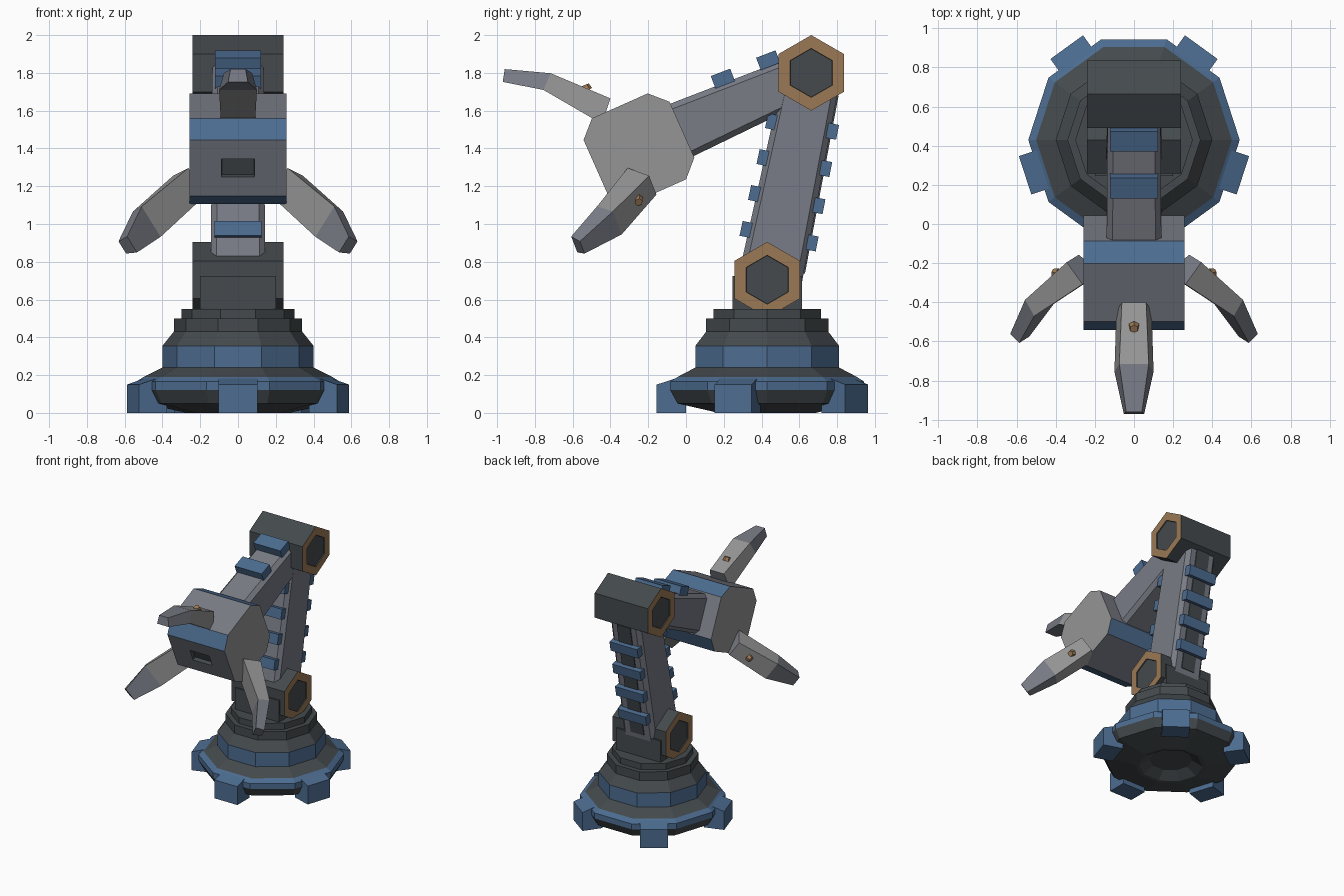
import bpy, bmesh
from math import sin, cos, radians, pi
from mathutils import Vector, Matrix

old = bpy.data.objects.get("Cube")
if old:
    bpy.data.objects.remove(old, do_unlink=True)

COLOURS = {
    "light_grey": (0.30, 0.30, 0.30),
    "steel_grey": (0.19, 0.20, 0.235),
    "dark_grey": (0.058, 0.068, 0.074),
    "blue": (0.073, 0.15, 0.28),
    "bronze": (0.33, 0.19, 0.09),
}
NAMES = list(COLOURS)
LIGHT, STEEL, DARK, BLUE, BRONZE = range(5)
MATS = []
for label, rgb in COLOURS.items():
    m = bpy.data.materials.new(label)
    m.use_nodes = True
    m.diffuse_color = (*rgb, 1)
    m.node_tree.nodes["Principled BSDF"].inputs["Base Color"].default_value = (*rgb, 1)
    MATS.append(m)


def finish(name, bm):
    bmesh.ops.recalc_face_normals(bm, faces=bm.faces)
    mesh = bpy.data.meshes.new(name)
    bm.to_mesh(mesh)
    bm.free()
    for m in MATS:
        mesh.materials.append(m)
    obj = bpy.data.objects.new(name, mesh)
    bpy.context.collection.objects.link(obj)
    return obj


def loft(name, rings, colour, cap, detail=None):
    """Skin equal rings; colour(band, side) picks the material."""
    bm = bmesh.new()
    vs = [[bm.verts.new(p) for p in ring] for ring in rings]
    n = len(rings[0])
    sides = {}
    for b in range(len(rings) - 1):
        for s in range(n):
            t = (s + 1) % n
            f = bm.faces.new((vs[b][s], vs[b][t], vs[b + 1][t], vs[b + 1][s]))
            f.material_index = colour(b, s)
            sides[b, s] = f
    caps = [bm.faces.new(vs[0]), bm.faces.new(vs[-1])]
    for f in caps:
        f.material_index = cap
    bmesh.ops.recalc_face_normals(bm, faces=bm.faces)
    if detail:
        detail(bm, sides, caps)
    return finish(name, bm)


def side_prism(name, profile, half, colour, cap, detail=None):
    """Extrude a (y, z) profile across x."""
    rings = [[Vector((x, y, z)) for y, z in profile] for x in (-half, half)]
    return loft(name, rings, colour, cap, detail)


def box(name, y, z, length, thick, half, angle, mat):
    c, s = cos(radians(angle)), sin(radians(angle))
    corners = [(a * length / 2, b * thick / 2) for a, b in ((-1, -1), (1, -1), (1, 1), (-1, 1))]
    side_prism(name, [(y + a * c - b * s, z + a * s + b * c) for a, b in corners],
               half, lambda b, i: mat, mat)


# Stepped ten-sided base: radius, height, colour of the band above
BASE_Y = 0.43
steps = [(0.16, 0.05, DARK), (0.24, 0, DARK), (0.27, 0, DARK), (0.50, 0.05, DARK),
         (0.54, 0.12, BLUE), (0.54, 0.165, BLUE), (0.50, 0.19, DARK), (0.40, 0.24, BLUE),
         (0.40, 0.355, DARK), (0.34, 0.43, DARK), (0.34, 0.50, DARK), (0.30, 0.50, DARK),
         (0.30, 0.55, DARK)]
rings = [[Vector((r * cos(k * pi / 5), BASE_Y + r * sin(k * pi / 5), z)) for k in range(10)]
         for r, z, _ in steps]
loft("base", rings, lambda b, s: steps[b][2], DARK)

# Five feet around the base
for k in range(5):
    foot = side_prism(f"foot_{k + 1}", [(0.43, 0), (0.585, 0), (0.585, 0.15), (0.43, 0.2)],
                      0.103, lambda b, s: BLUE, BLUE)
    foot.data.transform(Matrix.Translation((0, BASE_Y, 0)) @
                        Matrix.Rotation(radians(180 + 72 * k), 4, "Z"))

# Shoulder bracket
box("shoulder_bracket", BASE_Y, 0.63, 0.37, 0.19, 0.2, 0, DARK)


# Hexagonal joints with bronze end rings
def joint_ends(bm, sides, caps):
    for f in caps:
        bmesh.ops.inset_individual(bm, faces=[f], thickness=0.07)
        f.material_index = DARK
        bmesh.ops.inset_individual(bm, faces=[f], thickness=0.002, depth=-0.008)


for name, y, z in (("lower_joint", BASE_Y, 0.705), ("upper_joint", 0.663, 1.80)):
    hexagon = [(y + 0.2 * sin(k * pi / 3), z + 0.2 * cos(k * pi / 3)) for k in range(6)]
    side_prism(name, hexagon, 0.24, lambda b, s: DARK, BRONZE, joint_ends)


# Chamfered arm beams: each end is (edge a, edge b, half width)
def beam(name, ends, c=0.03):
    rings = []
    for a, b, w in ends:
        a, b = Vector((0, *a)), Vector((0, *b))
        u = (a - b).normalized() * c
        x, xi = Vector((w, 0, 0)), Vector((w - c, 0, 0))
        rings.append([a + xi, a - u + x, b + u + x, b + xi,
                      b - xi, b + u - x, a - u - x, a - xi])
    loft(name, rings, lambda b, s: STEEL, STEEL)


beam("lower_arm", [((0.28, 0.735), (0.61, 0.67), 0.145), ((0.523, 1.83), (0.817, 1.77), 0.135)])
beam("forearm", [((-0.14, 1.615), (-0.01, 1.335), 0.14), ((0.60, 1.90), (0.64, 1.65), 0.135)])
box("lower_arm_back_strip", 0.715, 1.21, 0.96, 0.008, 0.06, 79.3, DARK)

# Blue pads along the arms
for k in range(4):
    box(f"front_pad_{k + 1}", 0.325 + 0.045 * k, 0.97 + 0.19 * k, 0.08, 0.068, 0.125, 78, BLUE)
    box(f"back_pad_{k + 1}", 0.665 + 0.036 * k, 0.90 + 0.197 * k, 0.08, 0.06, 0.125, 79, BLUE)
for k in range(2):
    box(f"forearm_pad_{k + 1}", 0.195 + 0.24 * k, 1.77 + 0.097 * k, 0.11, 0.07, 0.122, 21, BLUE)

# Eight-sided wrist head with blue corner bands and a front slot
HEAD = Vector((0, -0.249, 1.398))
angles = [69 + 90 * k + d for k in range(4) for d in (-12, 12)]
octagon = [(HEAD.y + 0.297 * cos(radians(a)), HEAD.z + 0.297 * sin(radians(a))) for a in angles]


def slot(bm, sides, caps):
    f = sides[0, 3]
    mid = f.calc_center_median()
    bmesh.ops.inset_individual(bm, faces=[f], thickness=0.05)
    for v in f.verts:
        d = v.co - mid
        v.co = mid + d * (0.052 / Vector((0, d.y, d.z)).length)
        v.co.x = 0.087 if d.x > 0 else -0.087
    f.material_index = DARK
    edge = bmesh.ops.inset_individual(bm, faces=[f], thickness=0.002, depth=-0.03)
    for g in edge["faces"]:
        g.material_index = DARK


side_prism("wrist_head", octagon, 0.258, lambda b, s: STEEL if s % 2 else BLUE, LIGHT, slot)

# Three claws: (top y, z), (bottom y, z), top half width, bottom half width
sections = [((-0.40, 1.665), (-0.445, 1.53), 0.062, 0.09),
            ((-0.716, 1.798), (-0.755, 1.71), 0.075, 0.10),
            ((-0.96, 1.82), (-0.97, 1.752), 0.04, 0.052)]
AXIS = Vector((0, -0.933, -0.36))
for name, turn, shift in (("top", 0, (0, 0, 0)), ("left", 1, (0.05, 0.06, -0.035)),
                          ("right", -1, (-0.05, 0.06, -0.035))):
    place = (Matrix.Translation(HEAD + Vector(shift)) @
             Matrix.Rotation(radians(120 * turn), 4, AXIS) @ Matrix.Translation(-HEAD))
    # Pick the turn direction that sends the claw to its own side
    if turn and (place @ Vector((0, -0.7, 1.8))).x * turn < 0:
        place = (Matrix.Translation(HEAD + Vector(shift)) @
                 Matrix.Rotation(radians(-120 * turn), 4, AXIS) @ Matrix.Translation(-HEAD))
    rings = [[Vector((wt, *t)), Vector((-wt, *t)), Vector((-wb, *b)), Vector((wb, *b))]
             for t, b, wt, wb in sections]
    claw = loft(f"{name}_claw", rings, lambda b, s: STEEL if b else LIGHT, STEEL)
    claw.data.transform(place)

    # Bronze bolt on the claw's outer face
    bm = bmesh.new()
    bmesh.ops.create_cone(bm, cap_ends=True, segments=6, radius1=0.03, radius2=0.022, depth=0.03,
                          matrix=Matrix.Translation((0, -0.53, 1.722)) @
                          Matrix.Rotation(radians(23), 4, "X"))
    for f in bm.faces:
        f.material_index = BRONZE
    bolt = finish(f"{name}_claw_bolt", bm)
    bolt.data.transform(place)
